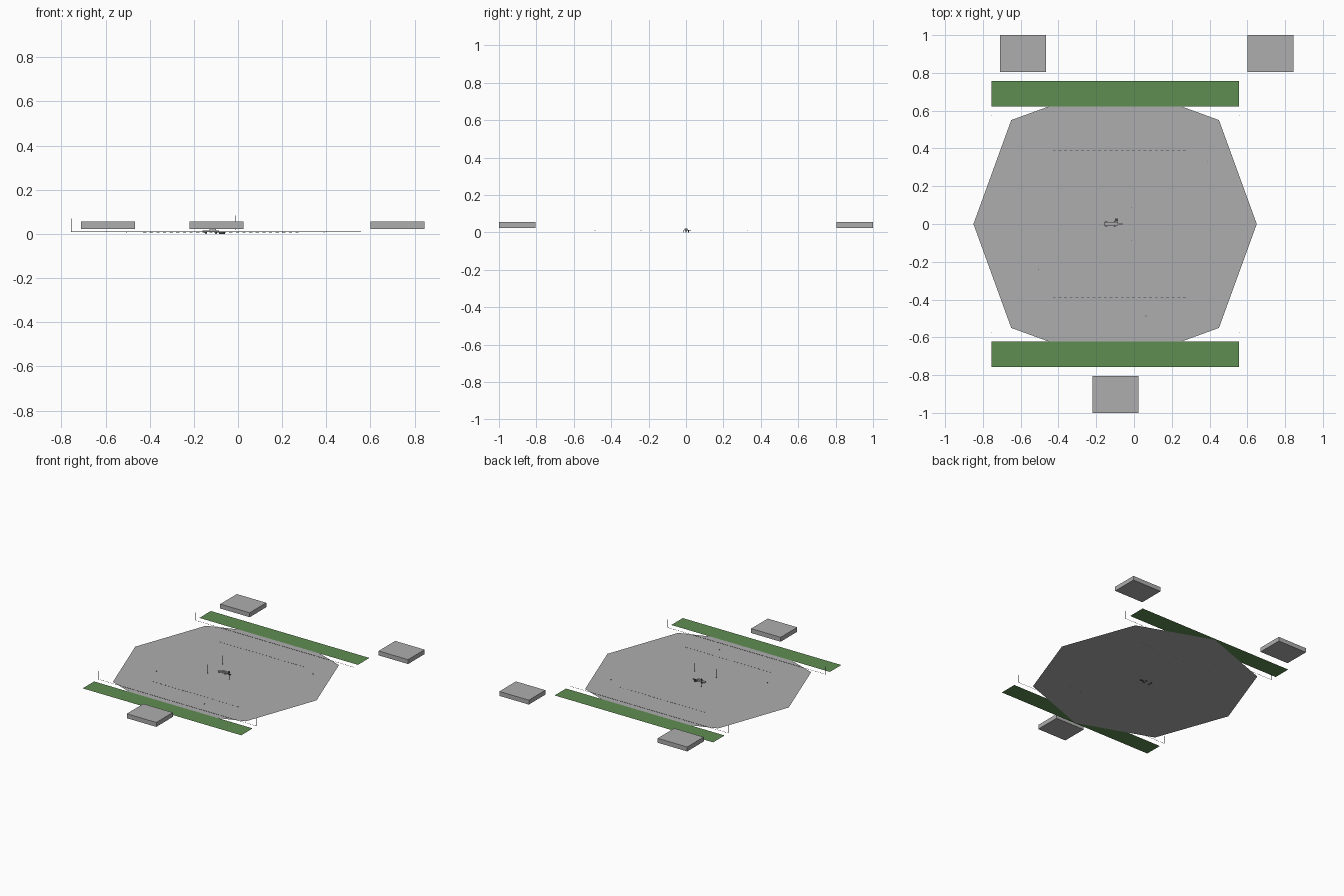
import bpy
import bmesh
from mathutils import Matrix, Vector

if "Cube" in bpy.data.objects:
    bpy.data.objects.remove(bpy.data.objects["Cube"], do_unlink=True)


def make_material(name, rgb):
    mat = bpy.data.materials.new(name)
    mat.use_nodes = True
    mat.diffuse_color = (*rgb, 1)
    mat.node_tree.nodes["Principled BSDF"].inputs["Base Color"].default_value = (*rgb, 1)
    return mat


GREY = make_material("stone grey", (0.42, 0.42, 0.42))
GREEN = make_material("grass green", (0.115, 0.27, 0.085))
DARK = make_material("dark metal", (0.06, 0.06, 0.06))


def finish(name, bm, mat):
    mesh = bpy.data.meshes.new(name)
    bm.to_mesh(mesh)
    bm.free()
    mesh.materials.append(mat)
    obj = bpy.data.objects.new(name, mesh)
    bpy.context.collection.objects.link(obj)
    return obj


def sheet(name, points, z, mat):
    bm = bmesh.new()
    bm.faces.new([bm.verts.new((x, y, z)) for x, y in points])
    return finish(name, bm, mat)


def add_box(bm, low, high):
    low, high = Vector(low), Vector(high)
    size = Matrix.Diagonal((*(high - low), 1))
    bmesh.ops.create_cube(bm, size=1, matrix=Matrix.Translation((low + high) / 2) @ size)


def boxes(name, bounds, mat):
    bm = bmesh.new()
    for low, high in bounds:
        add_box(bm, low, high)
    return finish(name, bm, mat)


def post(x, y, bottom, top, t=0.001):
    return (x - t, y - t, bottom), (x + t, y + t, top)


MID = -0.1      # x centre of the ground
GROUND = 0.007
LEFT, RIGHT = -0.755, 0.557

# Eight-sided ground sheet
r, d = 0.75, 0.55
outline = [(r, 0), (d, d), (0, r), (-d, d), (-r, 0), (-d, -d), (0, -r), (d, -d)]
sheet("ground", [(MID + x, y) for x, y in outline], GROUND, GREY)

# Grass strips, edge wires and dashed lines on both long sides
for side, label in ((1, "back"), (-1, "front")):
    strip = [(LEFT, 0.622), (RIGHT, 0.622), (RIGHT, 0.757), (LEFT, 0.757)]
    if side < 0:
        strip.reverse()
    sheet(label + "_grass_strip", [(x, side * y) for x, y in strip], 0.01, GREEN)
    y = side * 0.575
    boxes(label + "_edge_wire",
          [((LEFT, y - 0.0007, 0.009), (RIGHT, y + 0.0007, 0.01)),
           post(LEFT, y, 0.009, 0.07), post(RIGHT, y, 0.009, 0.07)], DARK)
    y = side * 0.39
    boxes(label + "_dashed_line",
          [((-0.43 + i * 0.03, y - 0.0007, GROUND), (-0.415 + i * 0.03, y + 0.0007, 0.008))
           for i in range(24)], DARK)

# Raised slabs outside the ground
for name, x, y in (("back_right_slab", -0.588, 0.902),
                   ("back_left_slab", 0.722, 0.902),
                   ("front_slab", -0.098, -0.902)):
    boxes(name, [((x - 0.122, y - 0.098, 0.023), (x + 0.122, y + 0.098, 0.056))], GREY)

# Four thin poles around the centre
boxes("centre_poles", [post(MID + sx * 0.088, sy * 0.088, 0.018, 0.083)
                       for sx in (-1, 1) for sy in (-1, 1)], DARK)

# Small marker pegs
boxes("marker_pegs", [post(x, y, GROUND, 0.011, 0.002)
                      for x, y in ((0.39, 0.33), (-0.505, -0.24), (0.063, -0.487))], DARK)

# Tiny low vehicle in the middle: body, cabin and wheels
boxes("centre_body", [((-0.16, -0.009, 0.009), (-0.085, 0.011, 0.015)),
                      ((-0.13, -0.007, 0.015), (-0.1, 0.009, 0.022))], GREY)
bm = bmesh.new()
for x in (-0.145, -0.1):
    for y in (-0.012, 0.014):
        bmesh.ops.create_cone(
            bm, cap_ends=True, segments=10, radius1=0.006, radius2=0.006, depth=0.004,
            matrix=Matrix.Translation((x, y, 0.006)) @ Matrix.Rotation(1.5708, 4, "X"))
finish("centre_wheels", bm, DARK)
boxes("centre_tail", [((-0.085, -0.002, 0), (-0.058, 0.002, 0.012)),
                      ((-0.1, 0.014, 0.009), (-0.085, 0.028, 0.014))], DARK)
